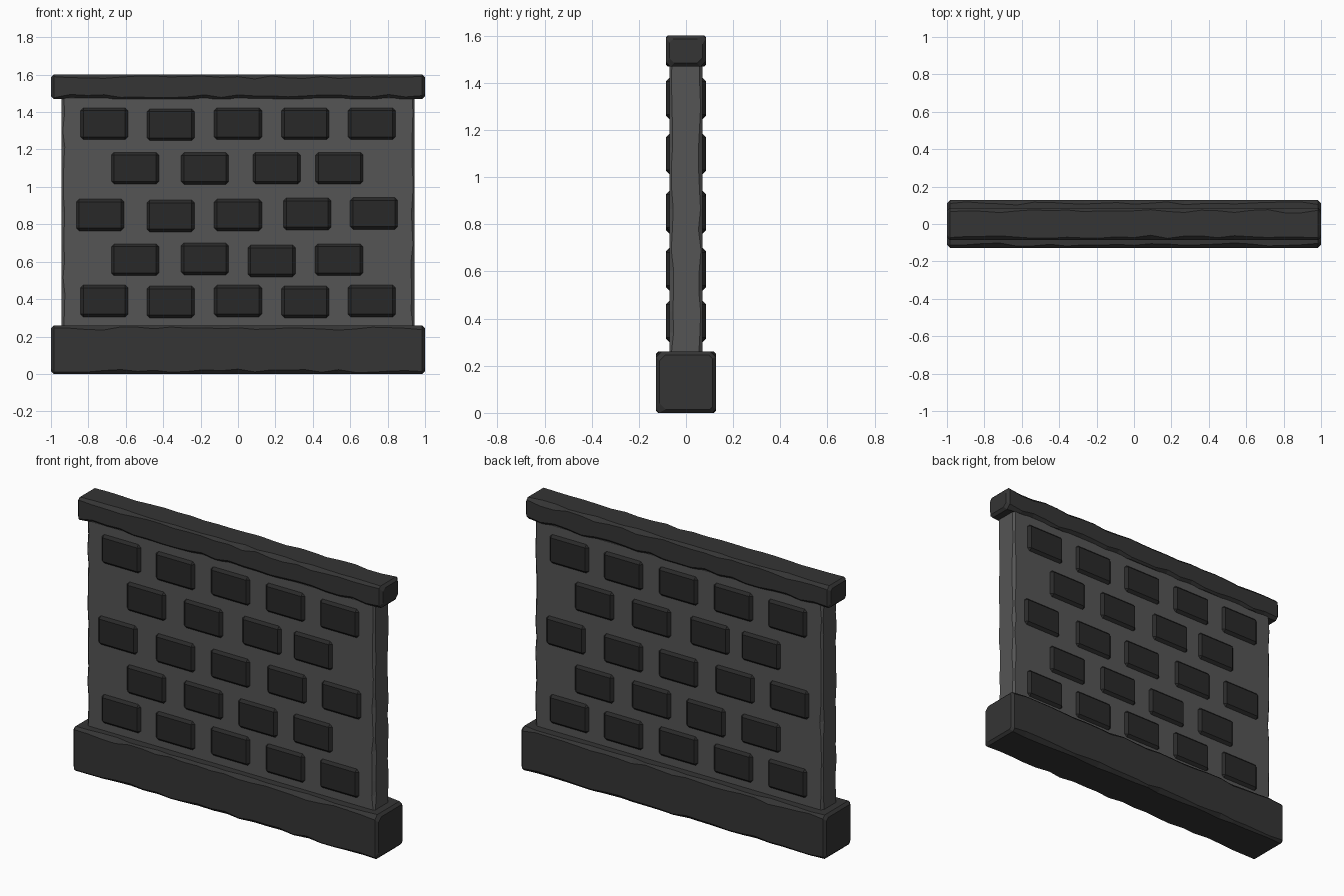
import bpy, bmesh, random
from mathutils import Vector, Matrix

if "Cube" in bpy.data.objects:
    bpy.data.objects.remove(bpy.data.objects["Cube"])

random.seed(7)


def material(name, v):
    m = bpy.data.materials.new(name)
    m.diffuse_color = (v, v, v, 1)
    m.use_nodes = True
    m.node_tree.nodes["Principled BSDF"].inputs["Base Color"].default_value = m.diffuse_color
    return m


TRIM = material("dark_trim_stone", 0.035)
PANEL = material("grey_panel_stone", 0.09)
BRICK = material("dark_brick", 0.022)


def finish(name, bm, mat):
    bmesh.ops.recalc_face_normals(bm, faces=bm.faces)
    me = bpy.data.meshes.new(name)
    bm.to_mesh(me)
    bm.free()
    me.materials.append(mat)
    ob = bpy.data.objects.new(name, me)
    bpy.context.collection.objects.link(ob)
    return ob


def octagon(a, b, cuts):
    """Rectangle of half sizes a, b with its four corners chamfered."""
    pts = []
    for (sx, sy), c in zip([(1, 1), (-1, 1), (-1, -1), (1, -1)], cuts):
        pair = [(sx * a, sy * (b - c)), (sx * (a - c), sy * b)]
        pts += pair if sx * sy > 0 else pair[::-1]
    return pts


def chipped_bar(name, length, a, b, place, mat, steps=22, lo=0.008, hi=0.026, end=0.015):
    """Bar along local x whose chamfered edges vary in width, like worn stone."""
    bm = bmesh.new()
    h = length / 2
    xs = [-h + end + (length - 2 * end) * i / steps for i in range(steps + 1)]
    stations = [(-h, end)] + [(x, 0) for x in xs] + [(h, end)]
    rings = []
    for x, inset in stations:
        cuts = [random.uniform(lo, hi) for _ in range(4)]
        ring = octagon(a - inset, b - inset, cuts)
        rings.append([bm.verts.new(place @ Vector((x, p, q))) for p, q in ring])
    for r, s in zip(rings, rings[1:]):
        for i in range(8):
            j = (i + 1) % 8
            bm.faces.new((r[i], r[j], s[j], s[i]))
    bm.faces.new(rings[0])
    bm.faces.new(rings[-1])
    return finish(name, bm, mat)


# Base, cap and upright panel
chipped_bar("base", 2.0, 0.127, 0.13, Matrix.Translation((0, 0, 0.13)), TRIM)
chipped_bar("cap", 2.0, 0.085, 0.0665, Matrix.Translation((0, 0, 1.5355)), TRIM)
upright = Matrix.Translation((0, 0, 0.865)) @ Matrix.Rotation(-1.5707963, 4, 'Y')
chipped_bar("wall_panel", 1.25, 0.07, 0.943, upright, PANEL, steps=14, lo=0.006, hi=0.018)


# Bricks: (x, z) centres row by row, from bottom to top
ROWS = [
    [(-0.715, 0.39), (-0.36, 0.385), (0, 0.39), (0.36, 0.385), (0.715, 0.39)],
    [(-0.55, 0.61), (-0.177, 0.615), (0.18, 0.604), (0.54, 0.61)],
    [(-0.737, 0.85), (-0.36, 0.845), (0, 0.85), (0.37, 0.855), (0.727, 0.857)],
    [(-0.55, 1.10), (-0.177, 1.098), (0.206, 1.10), (0.542, 1.10)],
    [(-0.715, 1.337), (-0.36, 1.332), (0, 1.337), (0.36, 1.337), (0.715, 1.337)],
]


def brick(name, x, z, side):
    """Chamfered brick; side 1 is the front, -1 the back turned half round."""
    bm = bmesh.new()
    bmesh.ops.create_cube(bm, size=1)
    bmesh.ops.scale(bm, vec=(0.26, 0.06, 0.176), verts=bm.verts)
    bmesh.ops.bevel(bm, geom=bm.edges[:], offset=0.018, segments=1, affect='EDGES')
    bmesh.ops.translate(bm, vec=(side * x, -side * 0.055, z), verts=bm.verts)
    finish(name, bm, BRICK)


for r, row in enumerate(ROWS, 1):
    for c, (x, z) in enumerate(row, 1):
        brick(f"front_brick_{r}_{c}", x, z, 1)
        brick(f"back_brick_{r}_{c}", x, z, -1)
